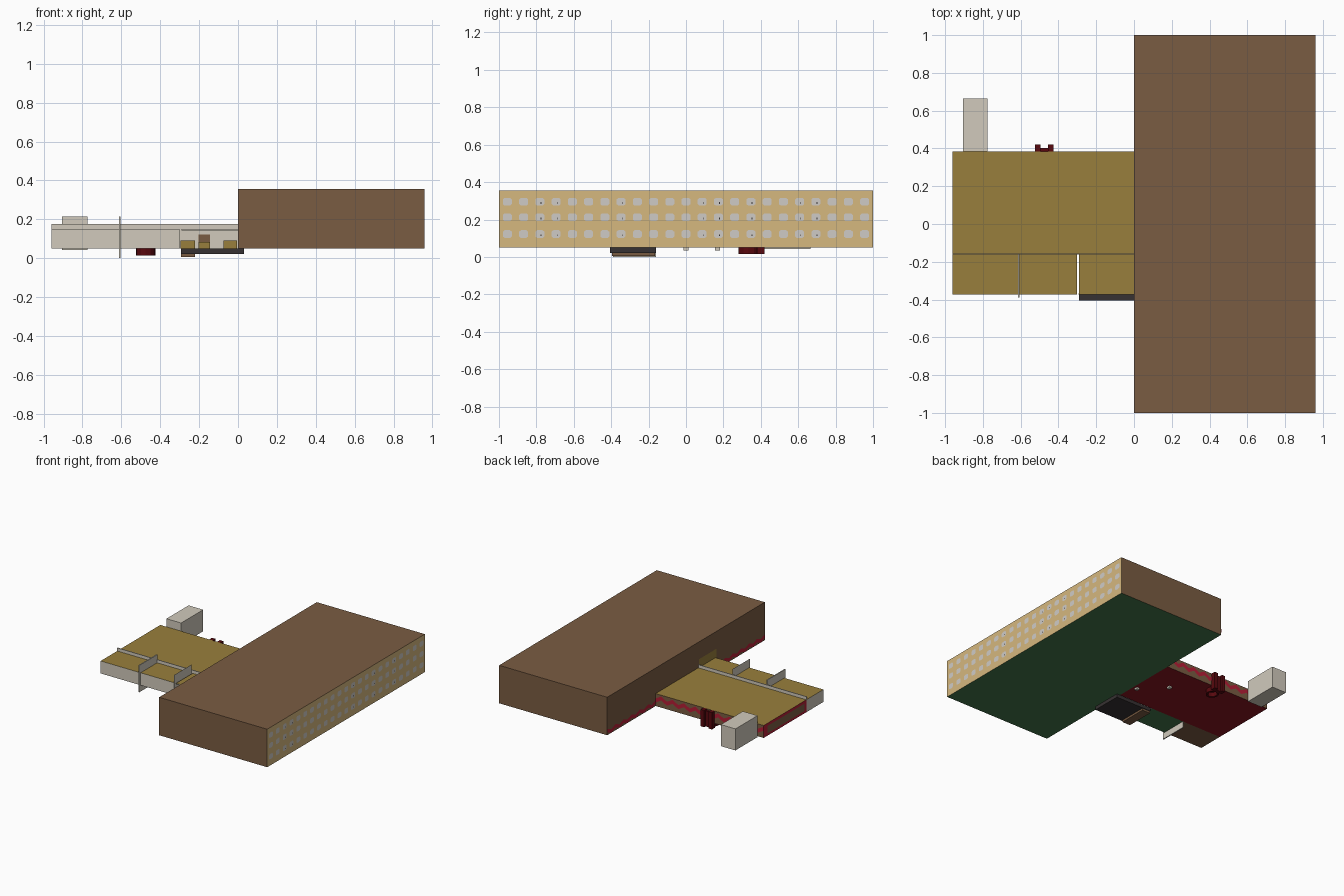
import bpy, bmesh, math
from mathutils import Vector

if "Cube" in bpy.data.objects:
    bpy.data.objects.remove(bpy.data.objects["Cube"])


def srgb(*c):
    return [((v / 255 + 0.055) / 1.055) ** 2.4 if v > 10 else v / 3294 for v in c] + [1]


COLORS = {
    "brown": (122, 92, 66), "tan": (214, 184, 126), "window_grey": (207, 203, 198),
    "green": (66, 118, 74), "beige": (209, 202, 188), "olive": (153, 127, 60),
    "red": (182, 30, 54), "crimson": (136, 20, 32), "maroon": (88, 8, 14),
    "charcoal": (54, 49, 50),
}
NAMES = list(COLORS)
MATS = []
for n, c in COLORS.items():
    m = bpy.data.materials.new(n)
    m.diffuse_color = srgb(*c)
    m.use_nodes = True
    m.node_tree.nodes["Principled BSDF"].inputs["Base Color"].default_value = m.diffuse_color
    MATS.append(m)


def finish(bm, name):
    me = bpy.data.meshes.new(name)
    bm.to_mesh(me)
    bm.free()
    for m in MATS:
        me.materials.append(m)
    ob = bpy.data.objects.new(name, me)
    bpy.context.collection.objects.link(ob)
    return ob


def box(name, x, y, z, color, **sides):
    """Box from ranges; sides may recolour left/right/front/back/top/bottom."""
    dirs = {"left": (-1, 0, 0), "right": (1, 0, 0), "front": (0, -1, 0),
            "back": (0, 1, 0), "top": (0, 0, 1), "bottom": (0, 0, -1)}
    bm = bmesh.new()
    bmesh.ops.create_cube(bm, size=1)
    for v in bm.verts:
        v.co = Vector([r[0] + (c + 0.5) * (r[1] - r[0]) for r, c in zip((x, y, z), v.co)])
    bm.normal_update()
    for f in bm.faces:
        f.material_index = NAMES.index(color)
        for s, col in sides.items():
            if f.normal.dot(Vector(dirs[s])) > 0.9:
                f.material_index = NAMES.index(col)
    return finish(bm, name)


def plates(name, shapes, color, normal):
    """Flat painted polygons, oriented toward the given normal."""
    bm = bmesh.new()
    for pts in shapes:
        f = bm.faces.new([bm.verts.new(p) for p in pts])
        f.normal_update()
        if f.normal.dot(Vector(normal)) < 0:
            f.normal_flip()
        f.material_index = NAMES.index(color)
    return finish(bm, name)


def zigzag(name, axis, fixed, a, b, z0, z1, normal, thick):
    """Chevron stripe running along a wall from a to b."""
    n = max(2, round((b - a) / 0.05))
    step = (b - a) / n
    pt = (lambda s, z: (s, fixed, z)) if axis == "x" else (lambda s, z: (fixed, s, z))
    shapes = []
    for i in range(n):
        za, zb = (z0, z1 - thick) if i % 2 else (z1 - thick, z0)
        s, e = a + i * step, a + (i + 1) * step
        shapes.append([pt(s, za), pt(e, zb), pt(e, zb + thick), pt(s, za + thick)])
    plates(name, shapes, "red", normal)


# Tall main block
box("main_block", (0, 0.96), (-1, 1), (0.05, 0.355), "brown", right="tan", bottom="green")

# Three rows of rounded-square windows on the right wall
wins, dots = [], []
for row, z in enumerate((0.122, 0.212, 0.295)):
    for i in range(23):
        y = -0.955 + i * 1.91 / 22
        wins.append([(0.962, y + 0.024 * u, z + 0.021 * w) for u, w in
                     ((-1, -.6), (-.6, -1), (.6, -1), (1, -.6), (1, .6), (.6, 1), (-.6, 1), (-1, .6))])
        if i in (2, 3, 7, 12, 13, 15, 18, 19):
            y += 0.006
            dots.append([(0.963, y + u, z - 0.006 + w)
                         for u, w in ((-.002, -.005), (.002, -.005), (.002, .005), (-.002, .005))])
plates("windows", wins, "window_grey", (1, 0, 0))
plates("window_marks", dots, "charcoal", (1, 0, 0))

# Red stripe at the foot of the main block's left wall
zigzag("main_stripe_back", "y", -0.002, 0.385, 1, 0.052, 0.1, (-1, 0, 0), 0.028)
zigzag("main_stripe_front", "y", -0.002, -1, -0.39, 0.052, 0.1, (-1, 0, 0), 0.028)

# Low rear hall
box("low_hall", (-0.96, 0), (-0.16, 0.385), (0.05, 0.15), "brown",
    top="olive", front="beige", left="red", bottom="crimson")
zigzag("hall_stripe", "x", 0.387, -0.96, 0, 0.08, 0.14, (0, 1, 0), 0.032)
plates("hall_side_panel", [[(-0.962, -0.13, 0.07), (-0.962, 0.34, 0.07),
                            (-0.962, 0.34, 0.13), (-0.962, -0.13, 0.13)]],
       "brown", (-1, 0, 0))
box("roof_parapet", (-0.96, 0), (-0.162, -0.156), (0.148, 0.175), "beige")

# Front wings
for name, x, bottom in (("left_wing", (-0.96, -0.612), "brown"),
                        ("middle_wing", (-0.606, -0.302), "green")):
    box(name, x, (-0.372, -0.16), (0.05, 0.15), "beige", top="olive", bottom=bottom)

# Divider fins standing through the roofs; the two inner ones are thin sheets
box("outer_fin", (-0.613, -0.605), (-0.39, -0.16), (0, 0.215), "beige")
for name, x, color in (("inner_fin", -0.3, "beige"), ("wall_fin", -0.002, "olive")):
    plates(name, [[(x, -0.385, 0.05), (x, -0.16, 0.05), (x, -0.16, 0.217), (x, -0.385, 0.217)]],
           color, (-1, 0, 0))

# Open entrance porch: roof, floor, railings and door
box("porch_roof", (-0.29, 0), (-0.372, -0.16), (0.143, 0.15), "beige", top="olive")
box("porch_floor", (-0.292, 0.03), (-0.405, -0.16), (0.022, 0.0495), "charcoal")
box("porch_underside", (-0.292, -0.22), (-0.395, -0.165), (0.006, 0.022), "brown")
for x in ((-0.295, -0.222), (-0.075, -0.004)):
    box("porch_railing", x, (-0.374, -0.368), (0.0495, 0.09), "olive")
box("door", (-0.202, -0.144), (-0.166, -0.16), (0.083, 0.122), "brown")
box("door_step", (-0.202, -0.144), (-0.18, -0.16), (0.0495, 0.083), "olive")

# Rear doorway: two posts, recessed panel and a ring beneath
for x in ((-0.525, -0.495), (-0.455, -0.425)):
    box("doorway_post", x, (0.38, 0.42), (0.015, 0.15), "maroon")
box("doorway_panel", (-0.495, -0.455), (0.38, 0.402), (0.015, 0.14), "maroon")
bm = bmesh.new()
N = 12
rings = []
for i in range(N):
    t = 2 * math.pi * i / N
    rings.append([bm.verts.new((-0.475 + r * math.cos(t), 0.335 + 1.15 * r * math.sin(t), z))
                  for r, z in ((0.048, 0.015), (0.048, 0.05), (0.033, 0.05), (0.033, 0.015))])
for i in range(N):
    a, b = rings[i], rings[(i + 1) % N]
    for k in range(4):
        f = bm.faces.new((a[k], b[k], b[(k + 1) % 4], a[(k + 1) % 4]))
        f.material_index = NAMES.index("maroon")
bmesh.ops.recalc_face_normals(bm, faces=bm.faces)
finish(bm, "doorway_ring")

# Rear shed
box("rear_shed", (-0.905, -0.775), (0.385, 0.665), (0.042, 0.215), "beige")

# Small pegs under the hall
for x, y in ((-0.03, 0.0), (-0.2, 0.168)):
    box("floor_peg", (x - 0.012, x + 0.012), (y - 0.014, y + 0.014), (0.035, 0.05), "beige")
